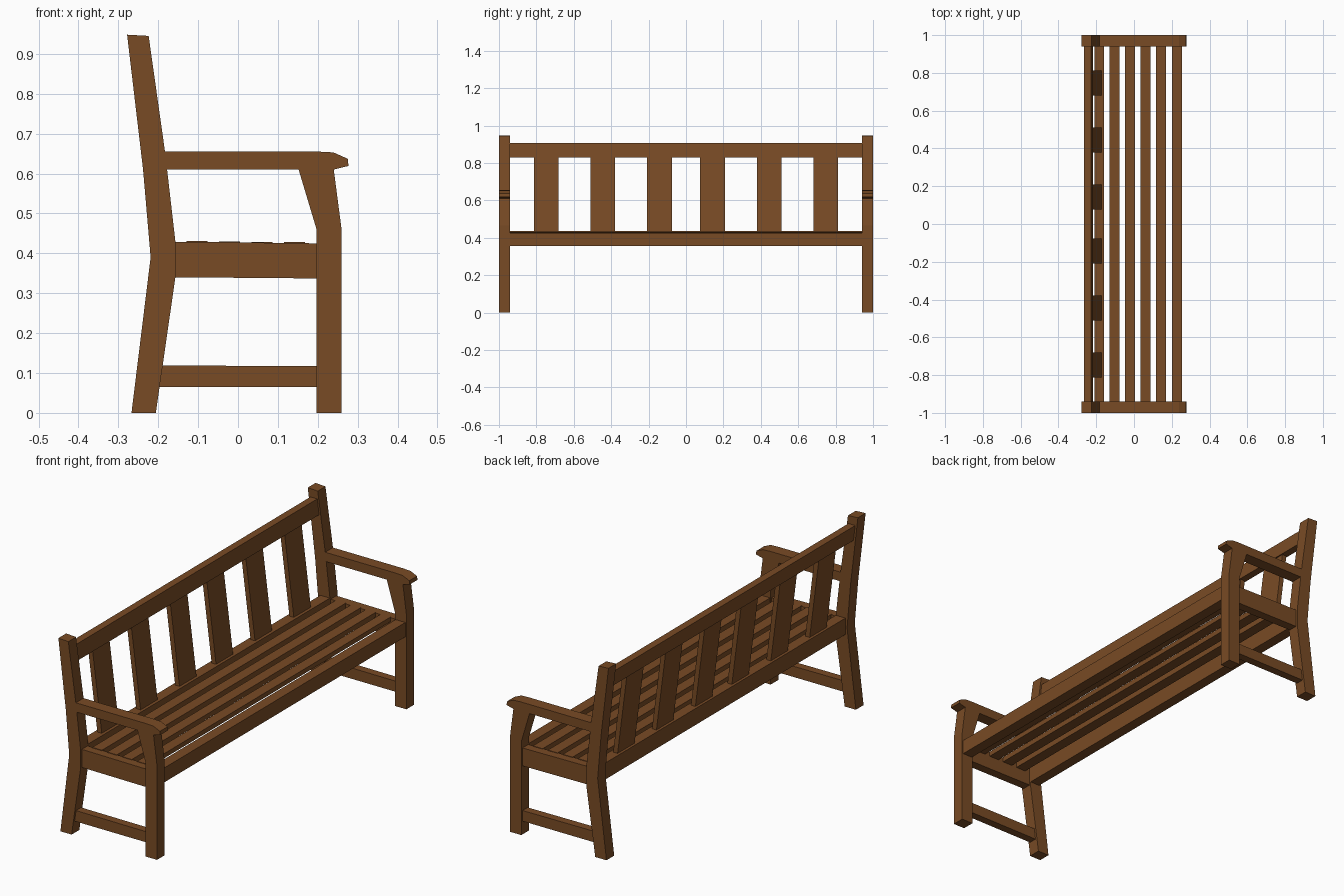
import bpy, bmesh

if "Cube" in bpy.data.objects:
    bpy.data.objects.remove(bpy.data.objects["Cube"])

wood = bpy.data.materials.new("brown wood")
wood.diffuse_color = (0.19, 0.07, 0.018, 1)
wood.use_nodes = True
wood.node_tree.nodes["Principled BSDF"].inputs["Base Color"].default_value = wood.diffuse_color


def extrude(name, profile, y0, y1, mirror=False):
    """Extrude an (x, z) outline between two y positions."""
    bm = bmesh.new()
    a = [bm.verts.new((x, y0, z)) for x, z in profile]
    b = [bm.verts.new((x, y1, z)) for x, z in profile]
    bm.faces.new(a)
    bm.faces.new(b[::-1])
    for i in range(len(a)):
        j = (i + 1) % len(a)
        bm.faces.new((a[j], a[i], b[i], b[j]))
    bmesh.ops.recalc_face_normals(bm, faces=bm.faces)
    me = bpy.data.meshes.new(name)
    bm.to_mesh(me)
    bm.free()
    me.materials.append(wood)
    ob = bpy.data.objects.new(name, me)
    bpy.context.collection.objects.link(ob)
    if mirror:
        m = ob.modifiers.new("mirror", 'MIRROR')
        m.use_axis = (False, True, False)
    return ob


def rect(x0, x1, z0, z1):
    return [(x0, z0), (x1, z0), (x1, z1), (x0, z1)]


def leaning(front, thick, z0, z1):
    """Board outline parallel to the leaning back post; front is x at z = 0.43."""
    f0, f1 = front - (z0 - 0.43) * 0.127, front - (z1 - 0.43) * 0.127
    return [(f0 - thick, z0), (f0, z0), (f1, z1), (f1 - thick, z1)]


# End frames, mirrored to the other end
extrude("back_post", [(-0.267, 0), (-0.206, 0), (-0.157, 0.34), (-0.157, 0.43),
                      (-0.183, 0.655), (-0.224, 0.945), (-0.278, 0.948),
                      (-0.238, 0.61), (-0.219, 0.39)], -1, -0.94, True)
extrude("front_leg", [(0.197, 0), (0.259, 0), (0.259, 0.465), (0.24, 0.61),
                      (0.152, 0.61), (0.197, 0.46)], -1, -0.94, True)
extrude("armrest", [(-0.178, 0.61), (0.24, 0.61), (0.277, 0.619), (0.275, 0.637),
                    (0.239, 0.653), (0.2, 0.655), (-0.183, 0.655)], -1, -0.94, True)
extrude("side_rail", [(-0.16, 0.34), (0.2, 0.337), (0.2, 0.425), (-0.16, 0.429)],
        -0.99, -0.945, True)
extrude("stretcher", [(-0.2, 0.065), (0.2, 0.065), (0.2, 0.117), (-0.195, 0.119)],
        -0.99, -0.95, True)

# Long rails
extrude("front_apron", rect(0.2, 0.253, 0.355, 0.426), -0.945, 0.945)
extrude("lower_back_rail", rect(-0.21, -0.158, 0.355, 0.436), -0.945, 0.945)
extrude("top_back_rail", leaning(-0.166, 0.037, 0.83, 0.906), -0.945, 0.945)

# Seat slats
for i in range(4):
    x = -0.129 + i * 0.0815
    extrude("seat_slat", rect(x, x + 0.053, 0.405, 0.431 - i * 0.001), -0.95, 0.95)

# Back slats
for y in (0.142, 0.445, 0.747):
    extrude("back_slat", leaning(-0.172, 0.024, 0.43, 0.835), y - 0.066, y + 0.066, True)
